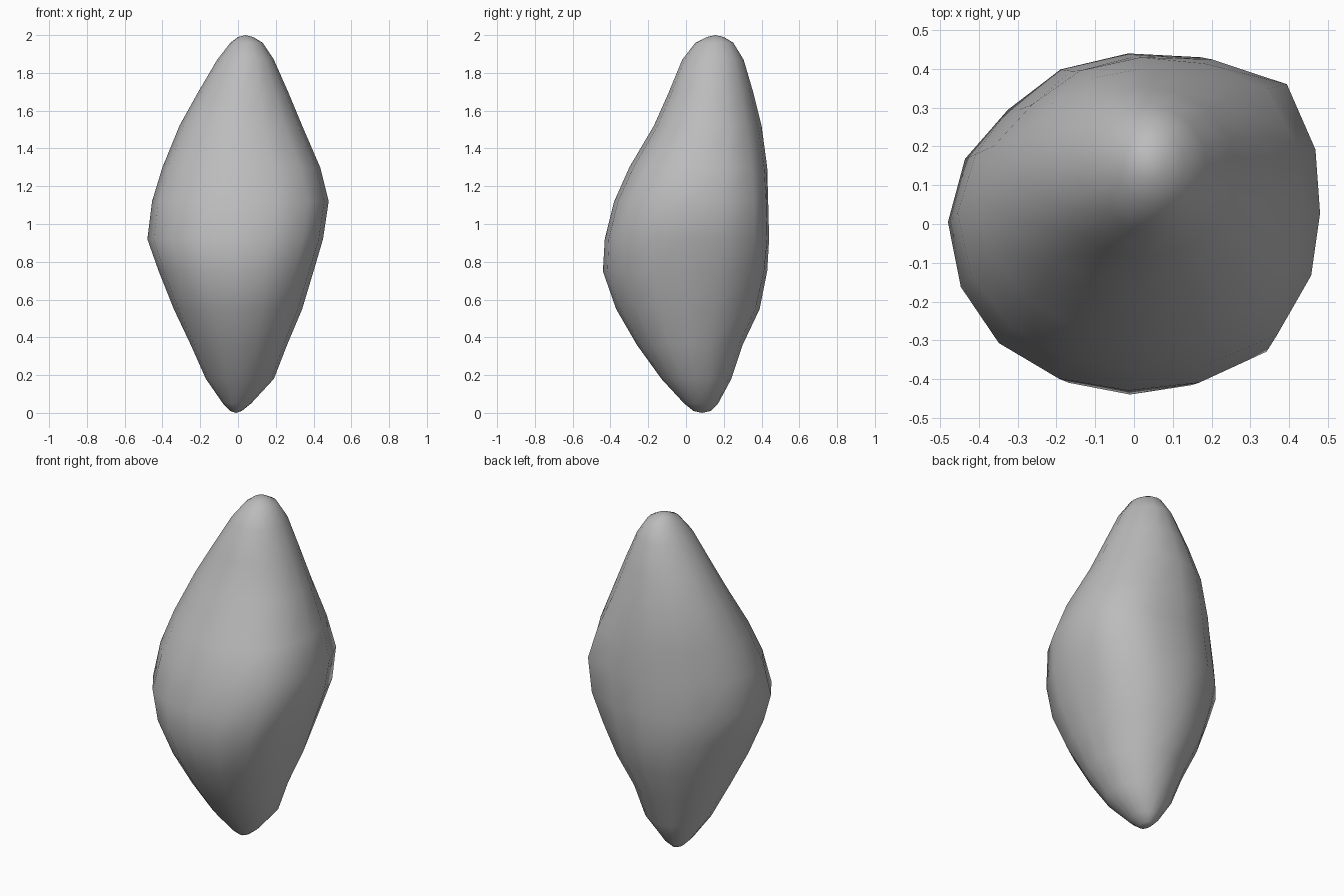
import bpy, bmesh, math

cube = bpy.data.objects.get("Cube")
if cube:
    bpy.data.objects.remove(cube)

SIDES = 16

# Stone outline per level: height, x min, x max, y min, y max
LEVELS = [
    (0.01, -0.04, 0.02, 0.04, 0.13),
    (0.05, -0.08, 0.07, -0.01, 0.17),
    (0.18, -0.17, 0.19, -0.13, 0.24),
    (0.36, -0.25, 0.26, -0.26, 0.30),
    (0.55, -0.34, 0.34, -0.37, 0.39),
    (0.75, -0.42, 0.40, -0.44, 0.43),
    (0.92, -0.48, 0.45, -0.43, 0.44),
    (1.12, -0.455, 0.48, -0.38, 0.435),
    (1.30, -0.40, 0.435, -0.30, 0.43),
    (1.52, -0.31, 0.34, -0.17, 0.40),
    (1.70, -0.21, 0.265, -0.09, 0.355),
    (1.87, -0.11, 0.19, -0.02, 0.305),
    (1.96, -0.04, 0.13, 0.05, 0.25),
    (1.99, 0.0, 0.08, 0.11, 0.20),
]
# Diagonal corner bulge and the height it is centred on, per quadrant
CORNERS = [(0.17, 1.0), (-0.07, 1.1), (0.02, 0.7), (0.09, 1.0)]


def bulge(angle, z):
    """Radius factor that makes the stone angular around its middle."""
    amount, height = CORNERS[int(angle // (math.pi / 2)) % 4]
    fade = math.exp(-((z - height) / 0.4) ** 2)
    return 1 + amount * fade * abs(math.sin(2 * angle)) ** 3


def ring(bm, level):
    z, x0, x1, y0, y1 = level
    points = []
    for i in range(SIDES):
        a = math.tau * i / SIDES
        f = bulge(a, z)
        x = (x0 + x1) / 2 + (x1 - x0) / 2 * math.cos(a) * f
        y = (y0 + y1) / 2 + (y1 - y0) / 2 * math.sin(a) * f
        points.append(bm.verts.new((x, y, z)))
    return points


# Stone body: stacked rings closed by a point at each end
bm = bmesh.new()
rings = [ring(bm, level) for level in LEVELS]
bottom = bm.verts.new((-0.01, 0.085, 0))
top = bm.verts.new((0.04, 0.155, 2))
for i in range(SIDES):
    j = (i + 1) % SIDES
    for low, high in zip(rings, rings[1:]):
        bm.faces.new((low[i], low[j], high[j], high[i]))
    bm.faces.new((bottom, rings[0][j], rings[0][i]))
    bm.faces.new((top, rings[-1][i], rings[-1][j]))
for face in bm.faces:
    face.smooth = True
mesh = bpy.data.meshes.new("stone")
bm.to_mesh(mesh)
bm.free()

# Plain grey stone
grey = bpy.data.materials.new("stone grey")
grey.use_nodes = True
grey.diffuse_color = (0.5, 0.5, 0.5, 1)
grey.node_tree.nodes["Principled BSDF"].inputs["Base Color"].default_value = (0.5, 0.5, 0.5, 1)
mesh.materials.append(grey)
bpy.context.collection.objects.link(bpy.data.objects.new("stone", mesh))
